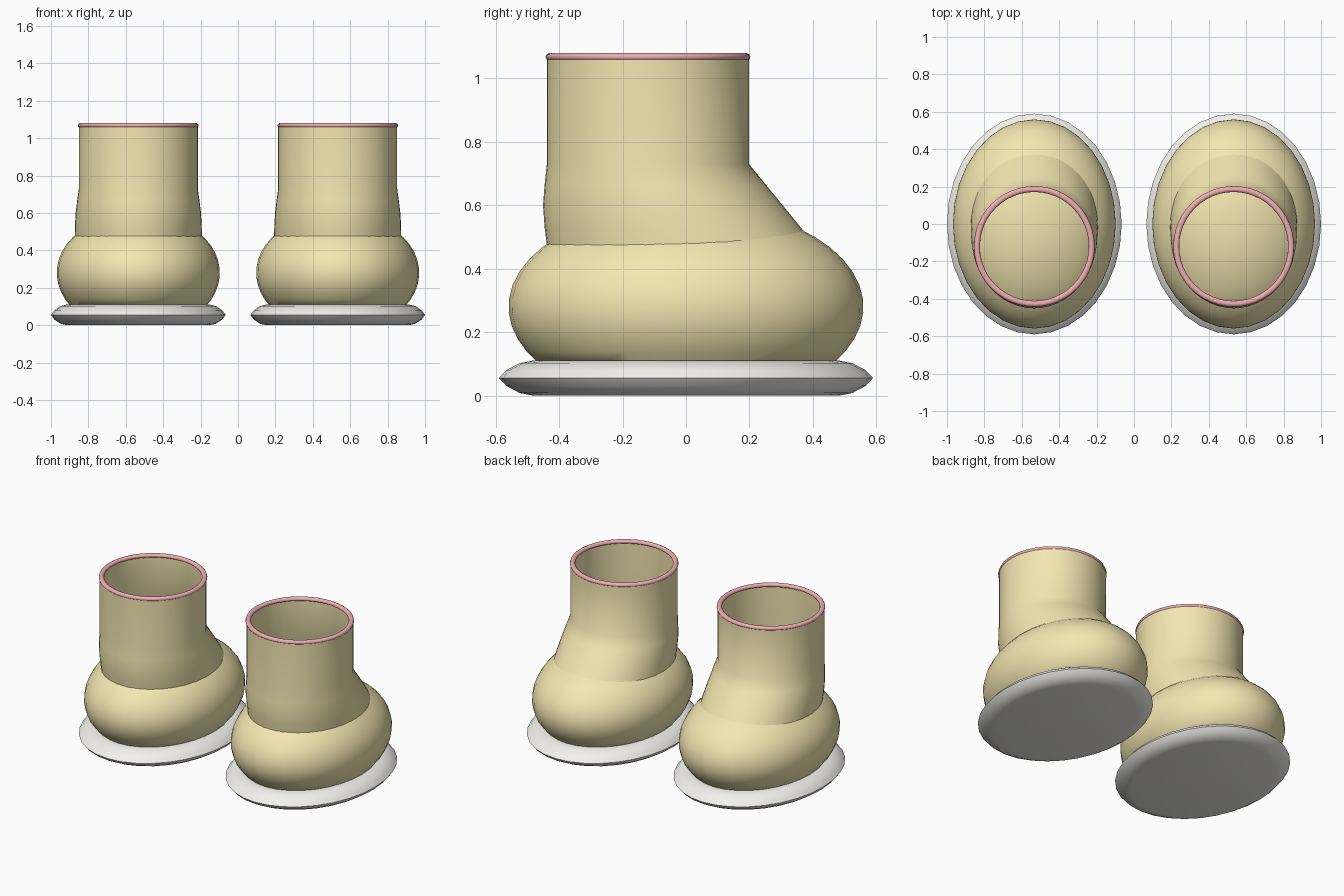
import bpy, bmesh, math

if "Cube" in bpy.data.objects:
    bpy.data.objects.remove(bpy.data.objects["Cube"])


def material(name, rgb):
    m = bpy.data.materials.new(name)
    m.diffuse_color = (*rgb, 1)
    m.use_nodes = True
    m.node_tree.nodes["Principled BSDF"].inputs["Base Color"].default_value = m.diffuse_color
    return m


YELLOW = material("yellow_rubber", (0.90, 0.80, 0.44))
PINK = material("pink_trim", (0.86, 0.42, 0.45))
WHITE = material("white_rubber", (0.90, 0.89, 0.85))


def loft(name, rings, x, mat, seg=32, cap_bottom=False, cap_top=False, closed=False):
    """Skin a stack of ellipses given as (z, y centre, x radius, y radius)."""
    bm = bmesh.new()
    loops = []
    for z, cy, rx, ry in rings:
        angles = [2 * math.pi * i / seg for i in range(seg)]
        loops.append([bm.verts.new((x + rx * math.cos(a), cy + ry * math.sin(a), z))
                      for a in angles])
    pairs = list(zip(loops, loops[1:]))
    if closed:
        pairs.append((loops[-1], loops[0]))
    for lo, hi in pairs:
        for i in range(seg):
            j = (i + 1) % seg
            bm.faces.new((lo[i], lo[j], hi[j], hi[i]))
    if cap_bottom:
        bm.faces.new(loops[0][::-1])
    if cap_top:
        bm.faces.new(loops[-1])
    bmesh.ops.recalc_face_normals(bm, faces=bm.faces[:])
    mesh = bpy.data.meshes.new(name)
    bm.to_mesh(mesh)
    bm.free()
    mesh.materials.append(mat)
    obj = bpy.data.objects.new(name, mesh)
    bpy.context.collection.objects.link(obj)
    bpy.ops.object.select_all(action='DESELECT')
    obj.select_set(True)
    bpy.context.view_layer.objects.active = obj
    bpy.ops.object.shade_smooth_by_angle(angle=math.radians(50))
    return obj


def boot(side, x):
    # Flat oval sole with a rounded edge
    profile = [(0, 0.82), (0.008, 0.89), (0.03, 0.96), (0.055, 1.0),
               (0.08, 0.96), (0.102, 0.89), (0.11, 0.82)]
    loft(side + "_sole", [(z, 0, 0.467 * s, 0.59 * s) for z, s in profile],
         x, WHITE, cap_bottom=True, cap_top=True)

    # Bulbous foot: an ellipsoid cut off where it meets the sole
    start, n = math.asin(-0.18 / 0.32), 16
    foot = []
    for i in range(n):
        t = start + (math.pi / 2 - start) * i / n
        c = math.cos(t)
        foot.append((0.28 + 0.32 * math.sin(t), 0, 0.436 * c, 0.56 * c))
    loft(side + "_foot", foot, x, YELLOW, cap_bottom=True, cap_top=True)

    # Open shaft flaring forward over the instep
    loft(side + "_shaft", [(0.46, -0.01, 0.34, 0.427), (0.53, -0.042, 0.339, 0.404),
                           (0.60, -0.073, 0.335, 0.378), (0.665, -0.097, 0.327, 0.349),
                           (0.73, -0.12, 0.318, 0.319), (1.068, -0.12, 0.318, 0.319)],
         x, YELLOW, seg=48)

    # Rolled trim round the opening
    rim = []
    for i in range(10):
        a = 2 * math.pi * i / 10
        r = 0.307 + 0.016 * math.cos(a)
        rim.append((1.068 + 0.013 * math.sin(a), -0.12, r, r))
    loft(side + "_rim", rim, x, PINK, seg=48, closed=True)


for side, x in (("left", -0.533), ("right", 0.533)):
    boot(side, x)
